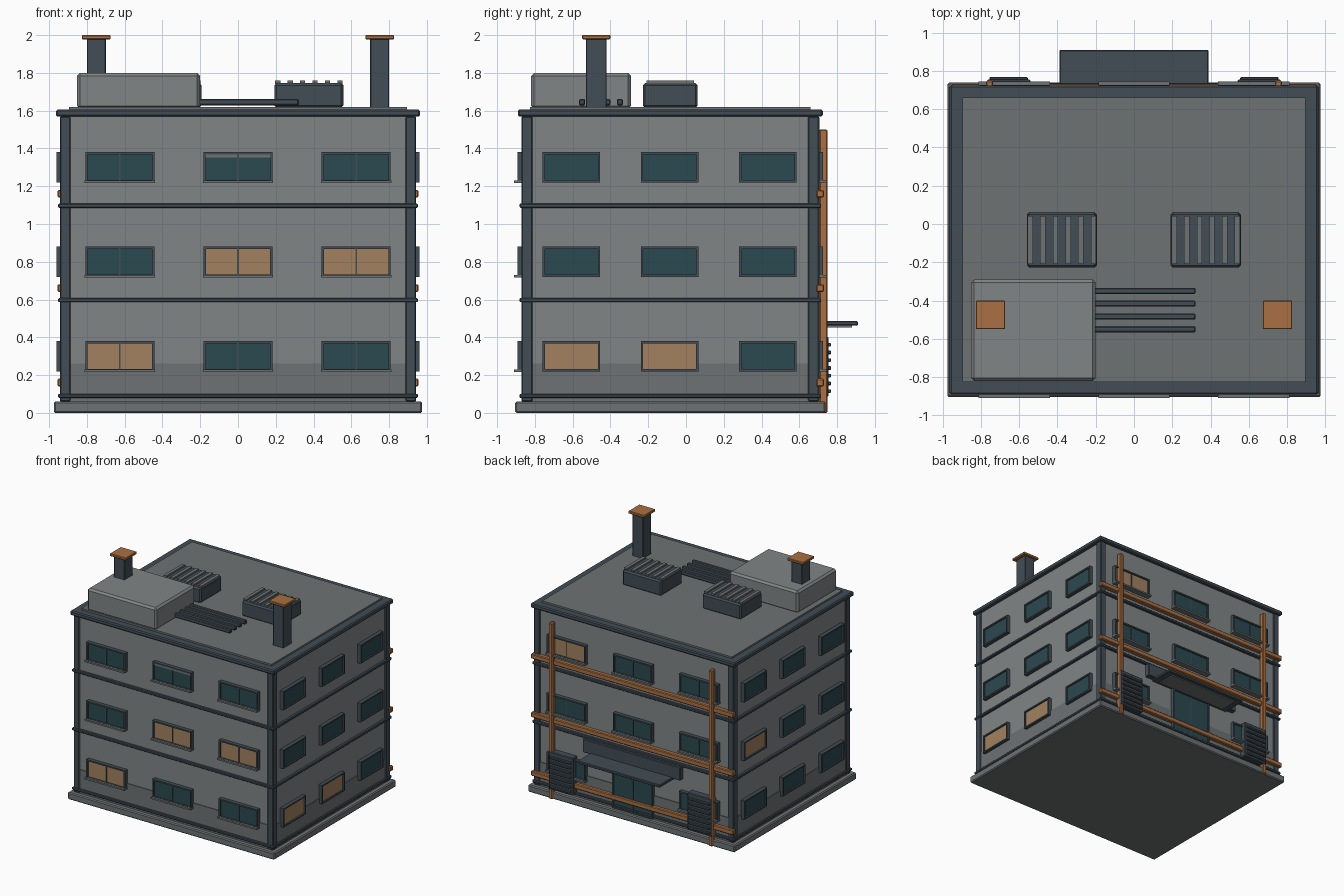
import bpy, bmesh
from mathutils import Vector

if "Cube" in bpy.data.objects:
    bpy.data.objects.remove(bpy.data.objects["Cube"])


def material(name, rgb):
    m = bpy.data.materials.new(name)
    m.diffuse_color = (*rgb, 1)
    m.use_nodes = True
    m.node_tree.nodes["Principled BSDF"].inputs["Base Color"].default_value = m.diffuse_color
    return m


SLATE = material("slate", (0.055, 0.075, 0.092))
WALL = material("wall_grey", (0.22, 0.235, 0.24))
DADO = material("mid_grey", (0.155, 0.17, 0.175))
COPPER = material("copper", (0.40, 0.16, 0.055))
GLASS = material("dark_glass", (0.024, 0.068, 0.08))
LIT = material("lit_glass", (0.36, 0.22, 0.115))


def parts(name, boxes, mat, bevel=0.0):
    """One object from boxes given as (x0, x1, y0, y1, z0, z1)."""
    bm = bmesh.new()
    for x0, x1, y0, y1, z0, z1 in boxes:
        vs = bmesh.ops.create_cube(bm, size=1)["verts"]
        for v in vs:
            v.co = Vector(((x0 + x1) / 2 + v.co.x * (x1 - x0),
                           (y0 + y1) / 2 + v.co.y * (y1 - y0),
                           (z0 + z1) / 2 + v.co.z * (z1 - z0)))
    me = bpy.data.meshes.new(name)
    bm.to_mesh(me)
    bm.free()
    me.materials.append(mat)
    ob = bpy.data.objects.new(name, me)
    bpy.context.collection.objects.link(ob)
    if bevel:
        mod = ob.modifiers.new("bevel", "BEVEL")
        mod.width, mod.segments = bevel, 1
    return ob


CY = -0.083                      # centre of the building in y
WX, WY = 0.93, 0.777             # wall half sizes


def block(hx, hy, z0, z1):
    return (-hx, hx, CY - hy, CY + hy, z0, z1)


def on(side, u0, u1, d0, d1, z0, z1):
    """Box on a wall: u runs along the wall, d outward from it."""
    if side == "front":
        return (u0, u1, CY - WY - d1, CY - WY - d0, z0, z1)
    if side == "back":
        return (u0, u1, CY + WY + d0, CY + WY + d1, z0, z1)
    if side == "left":
        return (-WX - d1, -WX - d0, u0, u1, z0, z1)
    return (WX + d0, WX + d1, u0, u1, z0, z1)


# Main body
parts("base_slab", [block(0.975, 0.822, 0, 0.06)], DADO, 0.008)
parts("walls", [block(WX, WY, 0.05, 1.58)], WALL)
parts("dado", [block(WX + 0.006, WY + 0.006, 0.05, 0.262)], DADO)
parts("floor_bands", [block(0.952, 0.799, z - 0.011, z + 0.011)
                      for z in (0.09, 0.597, 1.097)], SLATE, 0.005)
parts("cornice", [block(0.963, 0.807, 1.568, 1.606)], SLATE, 0.008)
parts("roof_deck", [block(0.895, 0.743, 1.59, 1.62)], DADO)

# Corner pillars
px, py = 0.943, 0.789
parts("corner_pillars", [(sx * (px - 0.028) - 0.028, sx * (px - 0.028) + 0.028,
                          CY + sy * (py - 0.03) - 0.03, CY + sy * (py - 0.03) + 0.03, 0.06, 1.57)
                         for sx in (-1, 1) for sy in (-1, 1)], SLATE, 0.006)


# Windows
def window(side, u, z, w, h, lit, mullion, sill, name="window"):
    a, b, lo, hi, t = u - w / 2, u + w / 2, z - h / 2, z + h / 2, 0.012
    bars = [on(side, a, a + t, 0, 0.032, lo, hi), on(side, b - t, b, 0, 0.032, lo, hi),
            on(side, a + t, b - t, 0, 0.032, lo, lo + t), on(side, a + t, b - t, 0, 0.032, hi - t, hi)]
    if mullion:
        bars.append(on(side, u - 0.004, u + 0.004, 0, 0.026, lo + t, hi - t))
    parts(f"{side}_{name}_frame", bars, SLATE)
    parts(f"{side}_{name}_glass", [on(side, a + t, b - t, 0, 0.02, lo + t, hi - t)], LIT if lit else GLASS)
    if sill:
        parts(f"{side}_{name}_sill", [on(side, a - 0.004, b + 0.004, 0, 0.05, lo - 0.004, lo + 0.01)], DADO)


LIGHTS = {("front", 0, 0), ("front", 1, 1), ("front", 2, 1), ("right", 0, 0),
          ("right", 1, 0), ("left", 2, 1), ("back", 2, 2)}
for side in ("front", "back", "left", "right"):
    long = side in ("front", "back")
    for i in range(3):
        u = (i - 1) * 0.625 if long else -0.087 + (i - 1) * 0.52
        for f in range(3):
            if side == "back" and i == 1 and f == 0:
                continue
            window(side, u, 0.3 + 0.5 * f, 0.365 if long else 0.305, 0.16,
                   (side, i, f) in LIGHTS, long, long)
parts("window_blind", [on("front", -0.173, 0.173, 0.018, 0.026, 1.352, 1.37)], DADO)

# Entrance on the back
window("back", 0, 0.265, 0.38, 0.39, False, True, False, "door")
parts("door_header", [(-0.46, 0.46, 0.69, 0.738, 0.475, 0.59)], SLATE, 0.005)
parts("canopy", [(-0.39, 0.39, 0.69, 0.91, 0.462, 0.486)], SLATE, 0.005)
parts("canopy_light", [(-0.33, 0.33, 0.72, 0.88, 0.453, 0.463)], DADO)

# Copper pipework on the back
parts("horizontal_pipes", [(-0.955, 0.955, 0.69, 0.73, z - 0.021, z + 0.021)
                           for z in (0.16, 0.66, 1.16)], COPPER, 0.006)
parts("vertical_pipes", [(x - 0.018, x + 0.018, 0.705, 0.749, 0, 1.5)
                         for x in (-0.755, 0.755)], COPPER, 0.006)

# Louvred vents on the back
for x, n in ((-0.655, "right"), (0.655, "left")):
    parts(f"vent_box_{n}", [(x - 0.115, x + 0.115, 0.69, 0.754, 0.085, 0.405)], SLATE, 0.006)
    parts(f"vent_slats_{n}", [(x - 0.1, x + 0.1, 0.75, 0.768, 0.105 + k * 0.041, 0.125 + k * 0.041)
                              for k in range(7)], SLATE, 0.004)

# Roof equipment
parts("roof_house", [(-0.852, -0.2, -0.82, -0.29, 1.61, 1.8)], WALL, 0.016)
parts("roof_ducts", [(-0.21, 0.322, y - 0.016, y + 0.016, 1.628, 1.662)
                     for y in (-0.35, -0.416, -0.484, -0.55)], SLATE, 0.006)
for x, n in ((-0.377, "left"), (0.375, "right")):
    parts(f"cooling_unit_{n}", [(x - 0.183, x + 0.183, -0.228, 0.062, 1.615, 1.746)], SLATE, 0.012)
    parts(f"cooling_fins_{n}", [(x - 0.17 + k * 0.066 - 0.014 + 0.005, x - 0.17 + k * 0.066 + 0.019,
                                 -0.21, 0.042, 1.74, 1.759) for k in range(6)], DADO)

# Chimneys
for x, n in ((-0.75, "left"), (0.75, "right")):
    parts(f"chimney_{n}", [(x - 0.05, x + 0.05, -0.53, -0.42, 1.61, 1.982)], SLATE, 0.004)
    parts(f"chimney_cap_{n}", [(x - 0.076, x + 0.076, -0.55, -0.4, 1.978, 2.0)], COPPER, 0.004)
